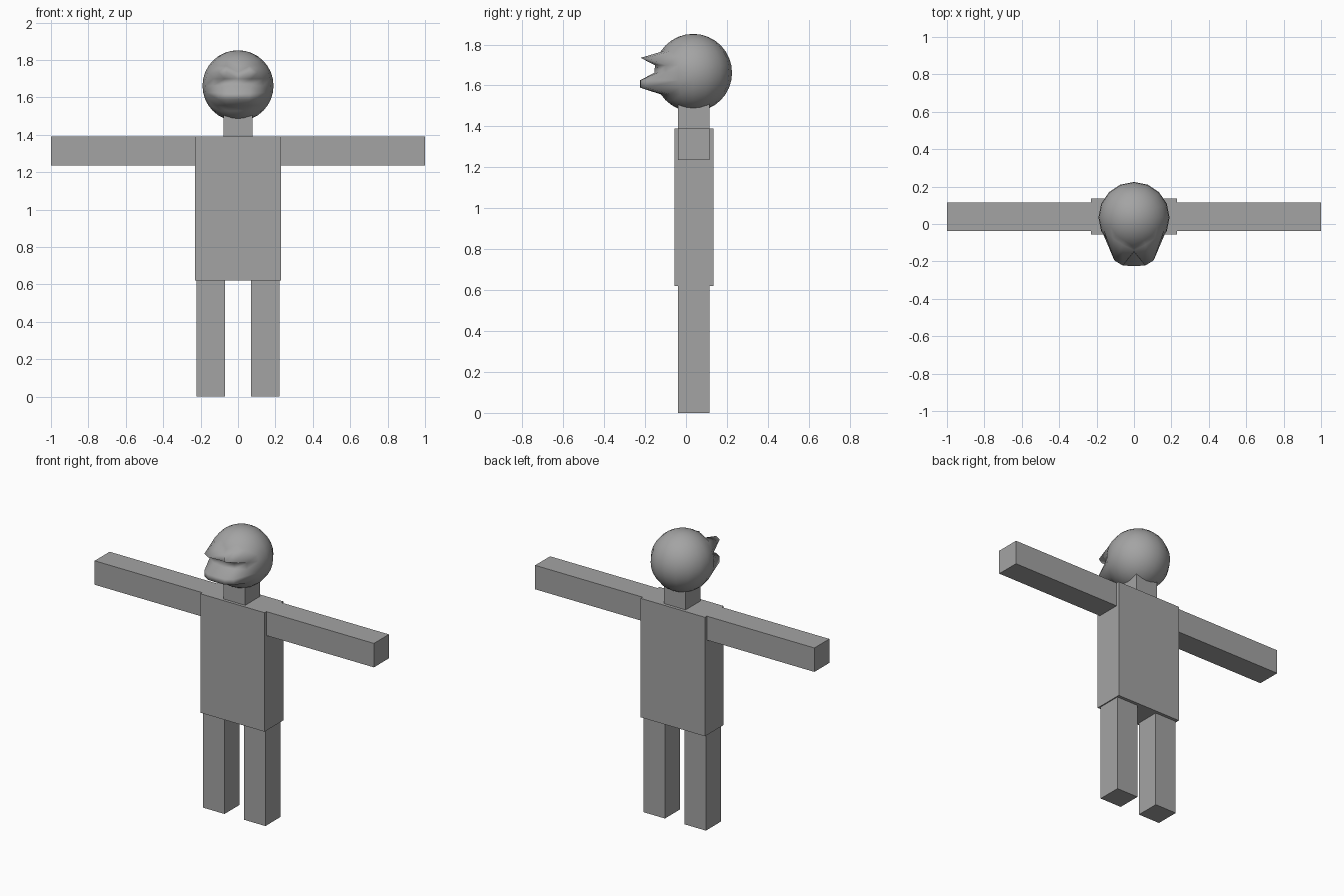
import bpy, bmesh, math
from mathutils import Vector

if "Cube" in bpy.data.objects:
    bpy.data.objects.remove(bpy.data.objects["Cube"])

grey = bpy.data.materials.new("mid_grey")
grey.diffuse_color = (0.37, 0.37, 0.37, 1)
grey.use_nodes = True
grey.node_tree.nodes["Principled BSDF"].inputs["Base Color"].default_value = grey.diffuse_color


def add_object(name, bm):
    mesh = bpy.data.meshes.new(name)
    bm.to_mesh(mesh)
    bm.free()
    mesh.materials.append(grey)
    ob = bpy.data.objects.new(name, mesh)
    bpy.context.collection.objects.link(ob)
    return ob


def box(name, lo, hi):
    lo, hi = Vector(lo), Vector(hi)
    bm = bmesh.new()
    bmesh.ops.create_cube(bm, size=1)
    for v in bm.verts:
        v.co = (lo + hi) / 2 + v.co * (hi - lo)
    return add_object(name, bm)


# Body blocks
box("torso", (-0.23, -0.057, 0.62), (0.23, 0.135, 1.39))
box("neck", (-0.078, -0.038, 1.39), (0.078, 0.115, 1.53))

# Mirrored limbs
for side, s in (("left", 1), ("right", -1)):
    for part, x0, x1, z0, z1 in (("arm", 0.23, 1.0, 1.235, 1.39),
                                 ("leg", 0.07, 0.223, 0.0, 0.62)):
        a, b = sorted((s * x0, s * x1))
        box(f"{side}_{part}", (a, -0.038, z0), (b, 0.115, z1))

# Head: sphere with rows of front vertices pulled out into open jaws
R, CENTRE = 0.19, Vector((0, 0.035, 1.662))
bm = bmesh.new()
bmesh.ops.create_uvsphere(bm, u_segments=16, v_segments=16, radius=R)
for v in bm.verts:
    row = round(math.degrees(math.asin(max(-1, min(1, v.co.z / R)))) / 11.25)
    column = round(math.degrees(math.atan2(v.co.x, -v.co.y)) / 22.5)
    side = 1 if column > 0 else -1
    v.co += CENTRE
    upper, lower = row == 2, row in (-1, -2)
    if (upper or lower) and abs(column) == 1:
        v.co.x, v.co.y = side * 0.06, -0.222
    elif (upper or lower) and abs(column) == 2:
        v.co.x, v.co.y = side * 0.105, -0.195
    elif lower and column == 0:          # upper jaw keeps a notch here
        v.co.y = -0.225
for f in bm.faces:
    f.smooth = True
bmesh.ops.triangulate(bm, faces=[f for f in bm.faces if len(f.verts) > 3])
add_object("head", bm)
